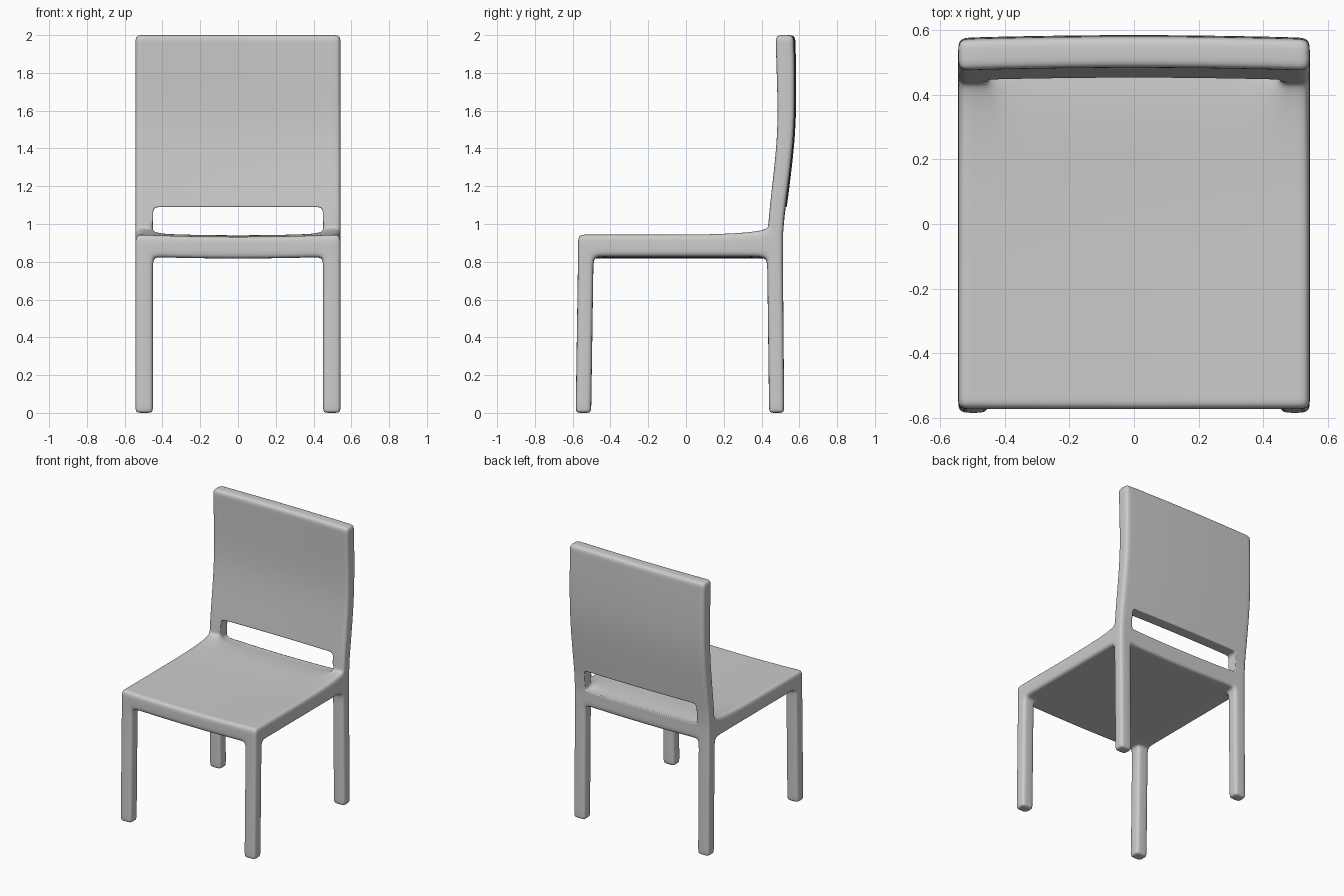
import bpy, bmesh
from itertools import product

if "Cube" in bpy.data.objects:
    bpy.data.objects.remove(bpy.data.objects["Cube"])

# Lattice lines: the chair is one moulded shell, cut from blocks and smoothed
half = [0.2, 0.4, 0.45, 0.496, 0.543]
XS = [-v for v in reversed(half)] + [0.0] + half
YS = [-0.572, -0.531, -0.49, -0.43, -0.2, 0.1, 0.33, 0.43, 0.472, 0.513]
ZS = [0, 0.03, 0.4, 0.77, 0.82, 0.88, 0.94, 0.99, 1.04, 1.09, 1.14,
      1.3, 1.45, 1.6, 1.8, 1.9, 1.95, 2.0]

# Side profile: (height, front y, rear y)
BACK = [(0, 0.44, 0.52), (0.8, 0.43, 0.513), (0.94, 0.43, 0.513), (1.04, 0.441, 0.522),
        (1.2, 0.457, 0.542), (1.4, 0.482, 0.568), (1.6, 0.488, 0.578),
        (1.8, 0.482, 0.578), (2.0, 0.476, 0.573)]
FRONT_LEG = [(0, -0.584, -0.502), (0.8, -0.572, -0.49), (2.0, -0.572, -0.49)]


def profile(table, z):
    for (z0, a0, b0), (z1, a1, b1) in zip(table, table[1:]):
        if z <= z1:
            t = (z - z0) / (z1 - z0)
            return a0 + (a1 - a0) * t, b0 + (b1 - b0) * t
    return table[-1][1:]


def solid(i, j, k):
    if not (0 <= i < len(XS) - 1 and 0 <= j < len(YS) - 1 and 0 <= k < len(ZS) - 1):
        return False
    x, y, z = [(a[n] + a[n + 1]) / 2 for a, n in ((XS, i), (YS, j), (ZS, k))]
    side = abs(x) > 0.45
    if z < 0.82:
        return side and (y < -0.49 or y > 0.43)      # legs
    if z < 0.94:
        return True                                  # seat
    return y > 0.43 and (side or z > 1.09)           # posts and back panel


def place(i, j, k):
    x, y, z = XS[i], YS[j], ZS[k]
    mid = 1 - (x / 0.543) ** 2
    if y >= 0.43:
        a, b = profile(BACK, z)
        y = a + (b - a) * (y - 0.43) / 0.083
        if z > 1.0:
            y += 0.009 * mid - 0.003                 # bowed back
    elif y <= -0.49:
        a, b = profile(FRONT_LEG, z)
        y = a + (b - a) * (y + 0.572) / 0.082
    if z == 0.94:                                    # dished seat, swept up to posts
        z = 0.945 - 0.013 * mid
        if YS[j] == 0.33:
            z += 0.010
        elif YS[j] == 0.43:
            z += 0.028 if abs(x) >= 0.45 else 0.005
    elif z == 0.82:
        z = 0.828 - 0.011 * mid
    return x, y, z


bm = bmesh.new()
verts, index = {}, {}


def vert(key):
    if key not in verts:
        verts[key] = bm.verts.new(place(*key))
        index[verts[key]] = key
    return verts[key]


# Outer faces of the solid cells
for cell in product(range(len(XS) - 1), range(len(YS) - 1), range(len(ZS) - 1)):
    if not solid(*cell):
        continue
    for axis, step in product(range(3), (0, 1)):
        nb = list(cell)
        nb[axis] += 1 if step else -1
        if solid(*nb):
            continue
        u, v = (axis + 1) % 3, (axis + 2) % 3
        quad = []
        for du, dv in ((0, 0), (1, 0), (1, 1), (0, 1)):
            p = list(cell)
            p[axis] += step
            p[u] += du
            p[v] += dv
            quad.append(vert(tuple(p)))
        bm.faces.new(quad if step else quad[::-1])

# Crisper rim around the slot
crease = bm.edges.layers.float.new("crease_edge")
for e in bm.edges:
    ks = [index[v] for v in e.verts]
    x = [abs(XS[k[0]]) for k in ks]
    y = [YS[k[1]] for k in ks]
    z = [ZS[k[2]] for k in ks]
    on_rim = all(a <= 0.45 and 0.94 <= c <= 1.09 for a, c in zip(x, z))
    rear = min(y) == 0.513
    front = max(y) == min(y) == 0.43 and min(z) >= 0.99
    if on_rim and (rear or front):
        e[crease] = 0.7

bm.normal_update()
mesh = bpy.data.meshes.new("chair")
bm.to_mesh(mesh)
bm.free()
mesh.polygons.foreach_set("use_smooth", [True] * len(mesh.polygons))
chair = bpy.data.objects.new("chair", mesh)
bpy.context.collection.objects.link(chair)
sub = chair.modifiers.new("smooth", 'SUBSURF')
sub.levels = sub.render_levels = 3
